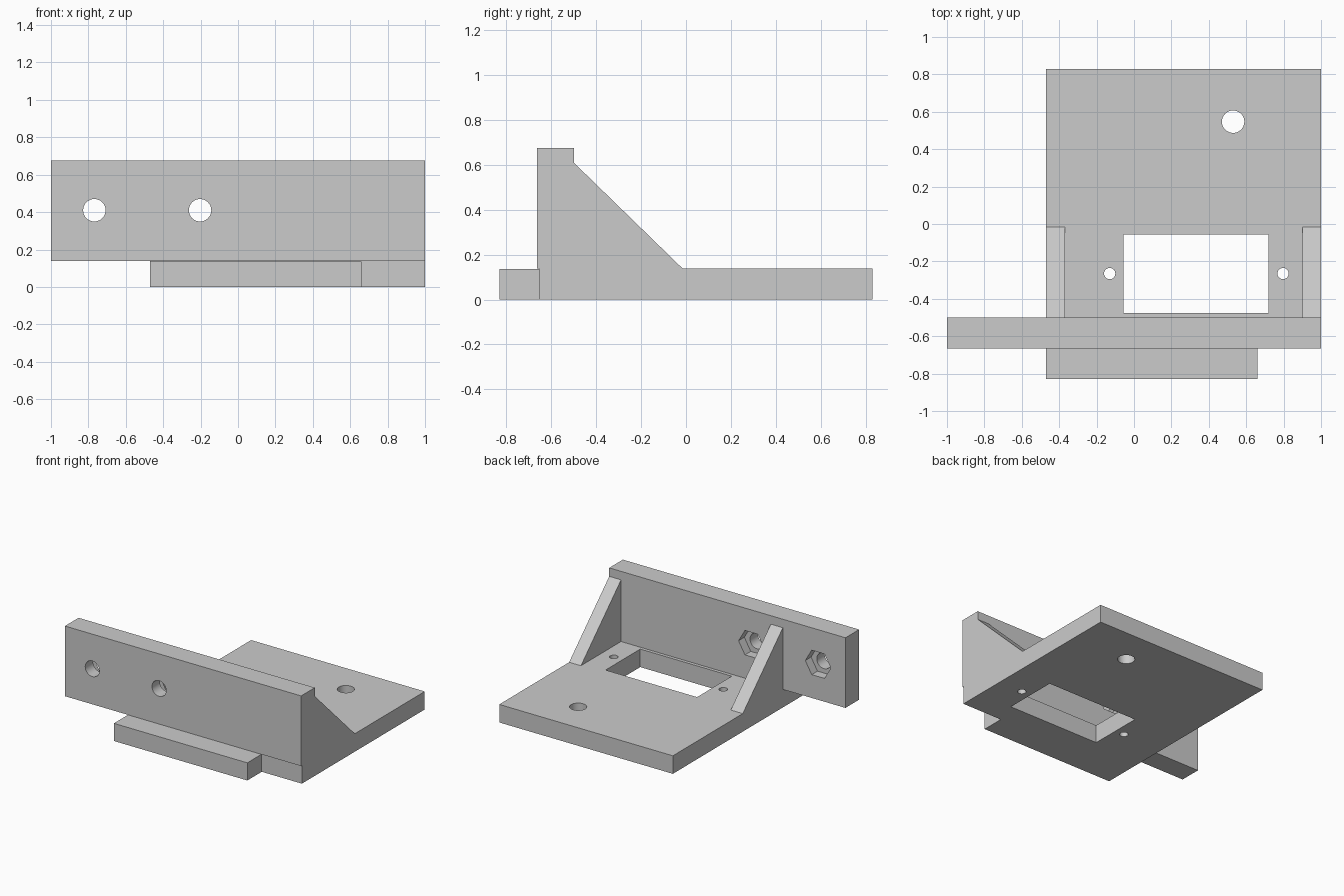
import bpy, bmesh, math
from mathutils import Vector

cube = bpy.data.objects.get("Cube")
if cube:
    bpy.data.objects.remove(cube, do_unlink=True)

GREY = (0.6, 0.6, 0.6, 1)
grey = bpy.data.materials.new("plain_grey")
grey.use_nodes = True
grey.diffuse_color = GREY
grey.node_tree.nodes["Principled BSDF"].inputs["Base Color"].default_value = GREY


def prism(name, points, sweep):
    """Solid made by sweeping a flat outline along a vector."""
    bm = bmesh.new()
    face = bm.faces.new([bm.verts.new(p) for p in points])
    new = bmesh.ops.extrude_face_region(bm, geom=[face])["geom"]
    verts = [v for v in new if isinstance(v, bmesh.types.BMVert)]
    bmesh.ops.translate(bm, verts=verts, vec=Vector(sweep))
    bmesh.ops.recalc_face_normals(bm, faces=bm.faces)
    mesh = bpy.data.meshes.new(name)
    bm.to_mesh(mesh)
    bm.free()
    mesh.materials.append(grey)
    ob = bpy.data.objects.new(name, mesh)
    bpy.context.collection.objects.link(ob)
    return ob


def box(name, x0, x1, y0, y1, z0, z1):
    outline = [(x0, y0, z0), (x1, y0, z0), (x1, y1, z0), (x0, y1, z0)]
    return prism(name, outline, (0, 0, z1 - z0))


def ring(radius, sides):
    angles = [2 * math.pi * i / sides for i in range(sides)]
    return [(radius * math.cos(a), radius * math.sin(a)) for a in angles]


def cut(target, cutters):
    """Subtract the cutters, then remove them."""
    bpy.context.view_layer.objects.active = target
    for cutter in cutters:
        cutter.hide_render = True
        mod = target.modifiers.new("cut", "BOOLEAN")
        mod.operation, mod.solver, mod.object = "DIFFERENCE", "EXACT", cutter
        bpy.ops.object.modifier_apply(modifier=mod.name)
        bpy.data.objects.remove(cutter, do_unlink=True)


TOP = 0.138                      # top of the base plate
LEFT, RIGHT = -0.47, 1.0         # base plate sides
WALL_FRONT, WALL_BACK = -0.665, -0.5

# Base plate with window and screw holes
base = box("base_plate", LEFT, RIGHT, -0.656, 0.83, 0, TOP)
cutters = [box("window_cutter", -0.055, 0.72, -0.475, -0.055, -0.1, 0.3)]
for x, y, r in [(-0.13, -0.265, 0.03), (0.797, -0.265, 0.03), (0.53, 0.547, 0.06)]:
    outline = [(x + u, y + v, -0.1) for u, v in ring(r, 32)]
    cutters.append(prism("hole_cutter", outline, (0, 0, 0.4)))
cut(base, cutters)

# Front tongue
tongue = box("front_tongue", LEFT, 0.66, -0.83, -0.656, 0, 0.135)

# Upright wall with bolt holes and hexagonal nut pockets behind
wall = box("upright_wall", -1, 1, WALL_FRONT, WALL_BACK, TOP, 0.675)
cutters = []
for x in (-0.768, -0.203):
    for radius, sides, start in ((0.06, 32, -0.8), (0.108, 6, WALL_BACK - 0.07)):
        outline = [(x + u, start, 0.41 + v) for u, v in ring(radius, sides)]
        cutters.append(prism("bolt_cutter", outline, (0, -0.3 - start, 0)))
cut(wall, cutters)

# Triangular gussets
gussets = []
for side, x0, x1 in (("right", LEFT, -0.368), ("left", 0.9, RIGHT)):
    outline = [(x0, WALL_BACK, TOP), (x0, -0.015, TOP), (x0, WALL_BACK, 0.61)]
    gussets.append(prism("gusset_" + side, outline, (x1 - x0, 0, 0)))

# Smooth hole walls, sharp edges elsewhere
bpy.ops.object.select_all(action="DESELECT")
for ob in [base, tongue, wall] + gussets:
    ob.select_set(True)
bpy.context.view_layer.objects.active = base
bpy.ops.object.shade_smooth_by_angle(angle=math.radians(30))
